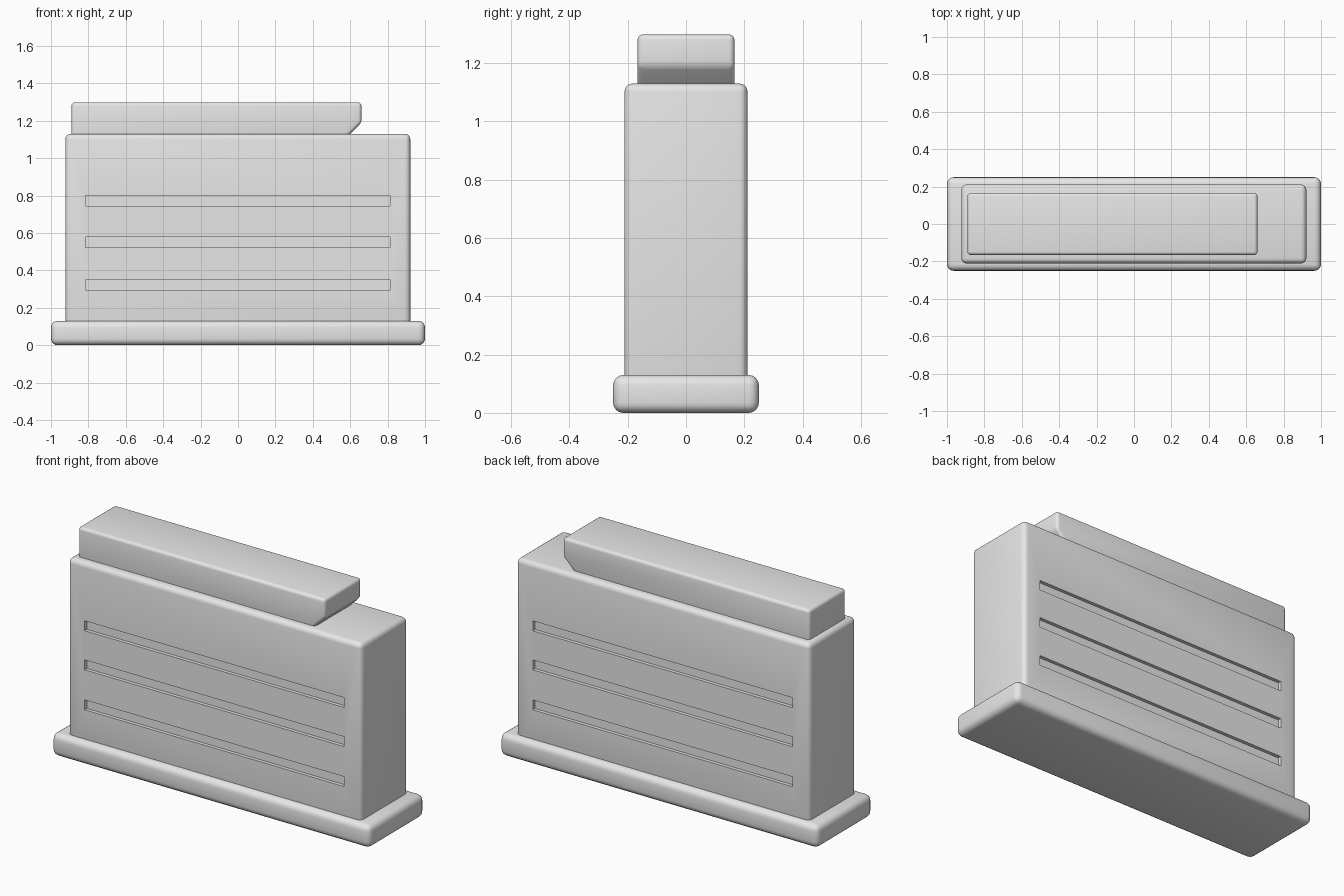
import bpy
import bmesh
import math

cube = bpy.data.objects.get("Cube")
if cube:
    bpy.data.objects.remove(cube, do_unlink=True)

grey = bpy.data.materials.new("plain_grey")
grey.use_nodes = True
grey.diffuse_color = (0.8, 0.8, 0.8, 1)
grey.node_tree.nodes["Principled BSDF"].inputs["Base Color"].default_value = (0.8, 0.8, 0.8, 1)


def prism(name, outline, half_depth):
    """Extrude an xz outline symmetrically along y."""
    bm = bmesh.new()
    face = bm.faces.new([bm.verts.new((x, -half_depth, z)) for x, z in outline])
    ext = bmesh.ops.extrude_face_region(bm, geom=[face])
    moved = [v for v in ext["geom"] if isinstance(v, bmesh.types.BMVert)]
    bmesh.ops.translate(bm, verts=moved, vec=(0, 2 * half_depth, 0))
    bmesh.ops.recalc_face_normals(bm, faces=bm.faces)
    mesh = bpy.data.meshes.new(name)
    bm.to_mesh(mesh)
    bm.free()
    mesh.materials.append(grey)
    obj = bpy.data.objects.new(name, mesh)
    bpy.context.collection.objects.link(obj)
    return obj


def box(name, x0, x1, z0, z1, half_depth):
    return prism(name, [(x0, z0), (x1, z0), (x1, z1), (x0, z1)], half_depth)


def apply_modifier(obj, mod):
    bpy.ops.object.select_all(action="DESELECT")
    obj.select_set(True)
    bpy.context.view_layer.objects.active = obj
    bpy.ops.object.modifier_apply(modifier=mod.name)


def round_edges(obj, width):
    mod = obj.modifiers.new("rounding", "BEVEL")
    mod.width = width
    mod.segments = 4
    mod.limit_method = "ANGLE"
    mod.angle_limit = math.radians(30)
    apply_modifier(obj, mod)


def smooth(obj):
    bpy.ops.object.select_all(action="DESELECT")
    obj.select_set(True)
    bpy.context.view_layer.objects.active = obj
    bpy.ops.object.shade_smooth_by_angle(angle=math.radians(35))


# Base plate
base = box("base_plate", -1, 1, 0, 0.13, 0.25)
round_edges(base, 0.035)
smooth(base)

# Main body
body = box("body", -0.923, 0.921, 0.06, 1.13, 0.211)
round_edges(body, 0.028)

# Three long grooves cut into the front and back
for z in (0.325, 0.552, 0.774):
    for side in (-1, 1):
        cutter = box("groove_cutter", -0.816, 0.814, z - 0.029, z + 0.027, 0.05)
        cutter.location.y = side * (0.211 - 0.02 + 0.05)
        cutter.hide_render = True
        bpy.context.view_layer.update()
        mod = body.modifiers.new("groove", "BOOLEAN")
        mod.operation = "DIFFERENCE"
        mod.solver = "EXACT"
        mod.object = cutter
        apply_modifier(body, mod)
        bpy.data.objects.remove(cutter, do_unlink=True)
smooth(body)

# Top block with an undercut at its left end
top = prism("top_block", [(-0.89, 1.07), (0.54, 1.07), (0.66, 1.19),
                          (0.66, 1.298), (-0.89, 1.298)], 0.166)
round_edges(top, 0.018)
smooth(top)
